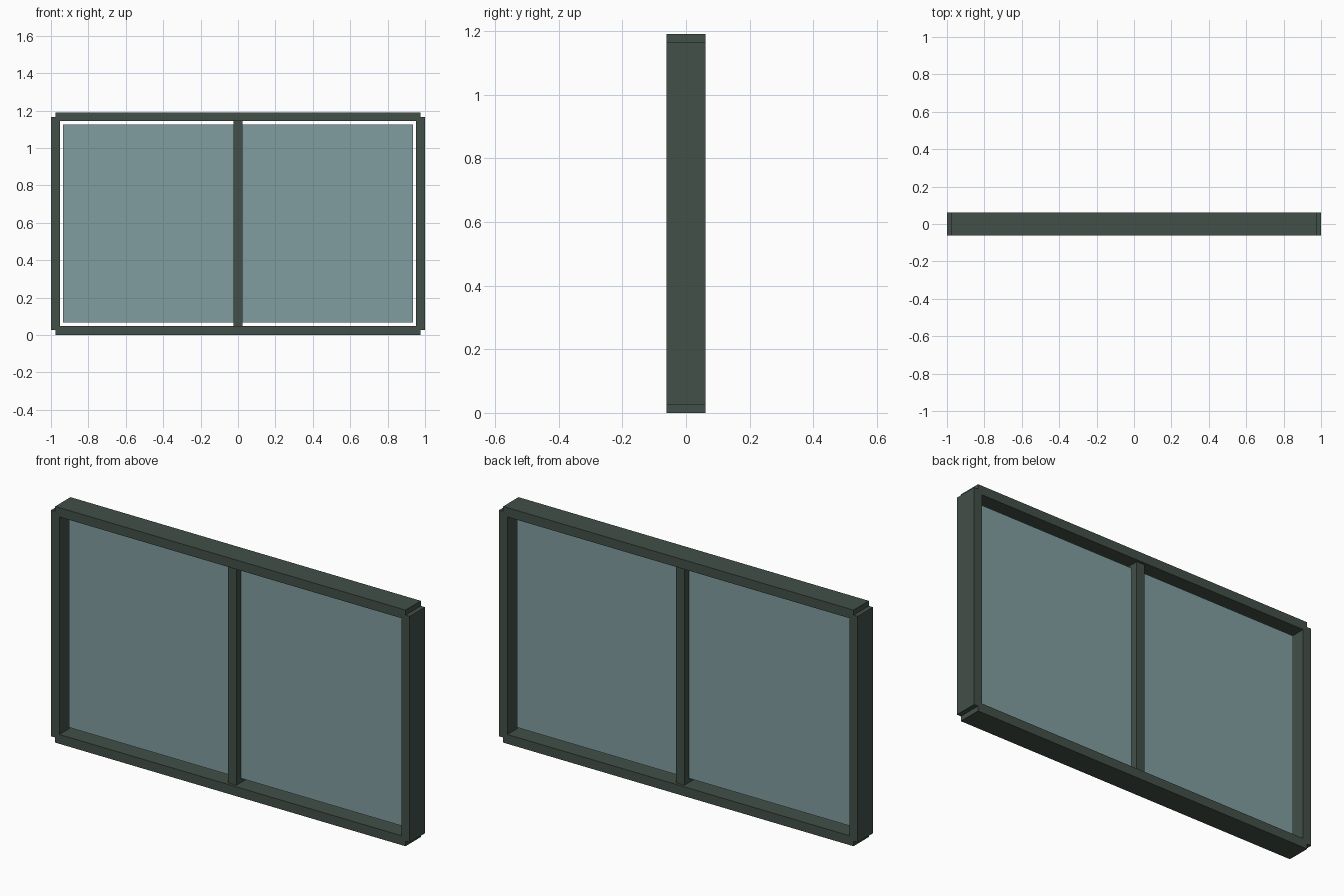
import bpy

if "Cube" in bpy.data.objects:
    bpy.data.objects.remove(bpy.data.objects["Cube"])

def material(name, color):
    m = bpy.data.materials.new(name)
    m.diffuse_color = color
    m.use_nodes = True
    m.node_tree.nodes["Principled BSDF"].inputs["Base Color"].default_value = m.diffuse_color
    return m

frame_mat = material("dark_green_metal", (0.055, 0.08, 0.066, 1))
glass_mat = material("tinted_glass", (0.22, 0.34, 0.35, 0.6))

def box(name, center, size, mat):
    bpy.ops.mesh.primitive_cube_add(size=1, location=center)
    ob = bpy.context.object
    ob.name = name
    ob.scale = size
    bpy.ops.object.transform_apply(location=False, rotation=False, scale=True)
    ob.data.materials.append(mat)
    return ob

T = 0.047            # bar thickness
D = 0.122            # frame depth
H = 1.19             # overall height
X = 1 - T / 2        # side post centre line
Z0, Z1 = T / 2 + 0.002, H - T / 2 - 0.002

# Outer frame: bars run centre line to centre line, leaving notched corners
for side, s in (("left", -1), ("right", 1)):
    box(side + "_post", (s * X, 0, H / 2), (T, D, Z1 - Z0), frame_mat)
for name, z in (("bottom_rail", T / 2), ("top_rail", H - T / 2)):
    box(name, (0, 0, z), (2 * X, D, T), frame_mat)

# Central mullion, slightly set back from the frame
box("mullion", (0, 0, H / 2), (T, 0.094, Z1 - Z0), frame_mat)

# Glass sheet with a small gap to the frame
box("glass_pane", (0, 0, H / 2 + 0.002), (1.87, 0.02, 1.058), glass_mat)
